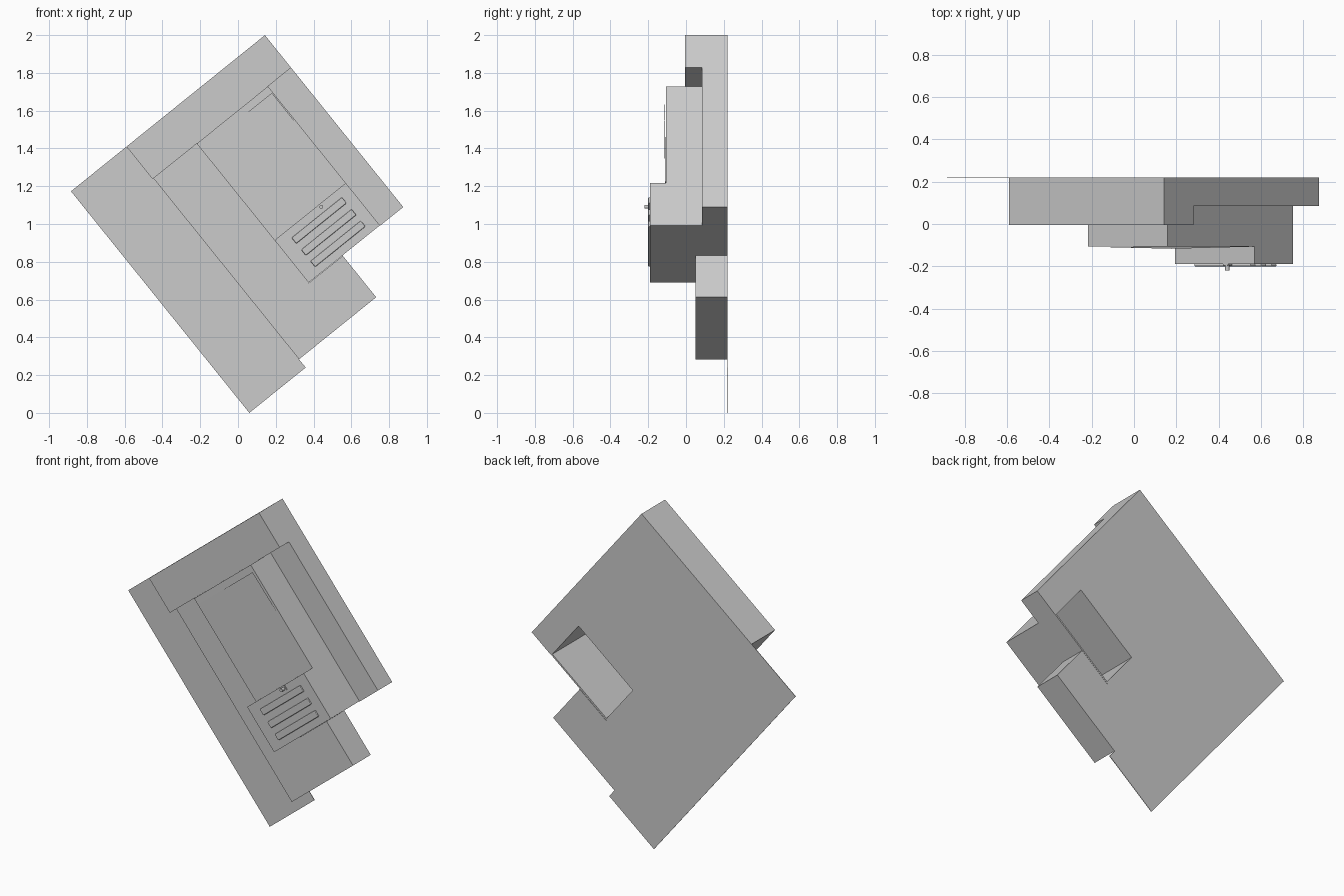
import bpy, bmesh, math
from mathutils import Matrix

if "Cube" in bpy.data.objects:
    bpy.data.objects.remove(bpy.data.objects["Cube"])

# Everything is laid out in a tilted frame: u across, v up, y depth
ANG = math.radians(38.83)
FRAME = Matrix.Translation((0.06, 0, 0)) @ Matrix.Rotation(-ANG, 4, 'Y')
TOP, RIGHT, BACK = 1.506, 1.318, 0.22

grey = bpy.data.materials.new("plain_grey")
grey.diffuse_color = (0.6, 0.6, 0.6, 1)
grey.use_nodes = True
grey.node_tree.nodes["Principled BSDF"].inputs["Base Color"].default_value = grey.diffuse_color


def finish(name, bm):
    bmesh.ops.recalc_face_normals(bm, faces=bm.faces)
    bm.transform(FRAME)
    me = bpy.data.meshes.new(name)
    bm.to_mesh(me)
    bm.free()
    me.materials.append(grey)
    ob = bpy.data.objects.new(name, me)
    bpy.context.collection.objects.link(ob)
    return ob


def prism(name, outline, y0, y1):
    """Extrude a (u, v) outline from depth y0 to y1."""
    bm = bmesh.new()
    face = bm.faces.new([bm.verts.new((u, y0, v)) for u, v in outline])
    ext = bmesh.ops.extrude_face_region(bm, geom=[face])
    for g in ext["geom"]:
        if isinstance(g, bmesh.types.BMVert):
            g.co.y = y1
    return finish(name, bm)


def block(name, u0, u1, v0, v1, y0, y1):
    return prism(name, [(u0, v0), (u1, v0), (u1, v1), (u0, v1)], y0, y1)


# Thin sheet on the left, flush with the back
block("back_sheet", 0, 0.383, 0, TOP, BACK - 0.003, BACK)

# Top beam
block("top_beam", 0.377, RIGHT, 1.285, TOP, -0.004, BACK)

# Stepped front panel with its wider foot
prism("stepped_panel", [(0.383, 0.056), (0.907, 0.056), (0.907, 0.338),
                        (0.677, 0.338), (0.677, 1.285), (0.383, 1.285)], 0.051, BACK)

# Narrow strip on the right
block("right_strip", 1.161, RIGHT, 0.338, 1.285, 0.084, BACK)

# Tall column above the hollow box
block("column", 0.677, 1.161, 0.628, 1.285, -0.106, BACK)

# Slightly leaning cover sheet on the column front
bm = bmesh.new()
bm.faces.new([bm.verts.new(p) for p in ((0.685, -0.107, 0.63), (1.155, -0.107, 0.63),
                                        (1.155, -0.117, 1.245), (0.685, -0.108, 1.245))])
bmesh.ops.solidify(bm, geom=bm.faces[:], thickness=0.002)
finish("cover_sheet", bm)

# Hollow box, open to the back
W = 0.01
block("box_floor", 0.677, 1.161, 0.34, 0.34 + W, -0.19, BACK)
block("box_left_wall", 0.677, 0.677 + W, 0.34 + W, 0.628, -0.19, BACK)
block("box_right_wall", 1.161 - W, 1.161, 0.34 + W, 0.628, -0.19, BACK)
block("box_lid", 0.677, 1.161, 0.618, 0.628, -0.19, -0.10)
block("box_front", 0.677 + W, 1.161 - W, 0.34 + W, 0.618, -0.19, -0.19 + W)

# Raised louvers on the box front
for i, v in enumerate((0.403, 0.481, 0.562)):
    ob = block(f"louver_{i + 1}", 0.755, 1.098, v - 0.02, v + 0.02, -0.201, -0.188)
    mod = ob.modifiers.new("soft_edge", 'BEVEL')
    mod.width = 0.005
    mod.segments = 2

# Small latch knob and its plate
block("latch_plate", 0.965, 0.997, 0.597, 0.625, -0.196, -0.188)
bm = bmesh.new()
bmesh.ops.create_cone(bm, cap_ends=True, segments=12, radius1=0.01, radius2=0.01, depth=0.03,
                      matrix=Matrix.Translation((0.981, -0.205, 0.611))
                      @ Matrix.Rotation(math.pi / 2, 4, 'X'))
finish("latch_knob", bm)
